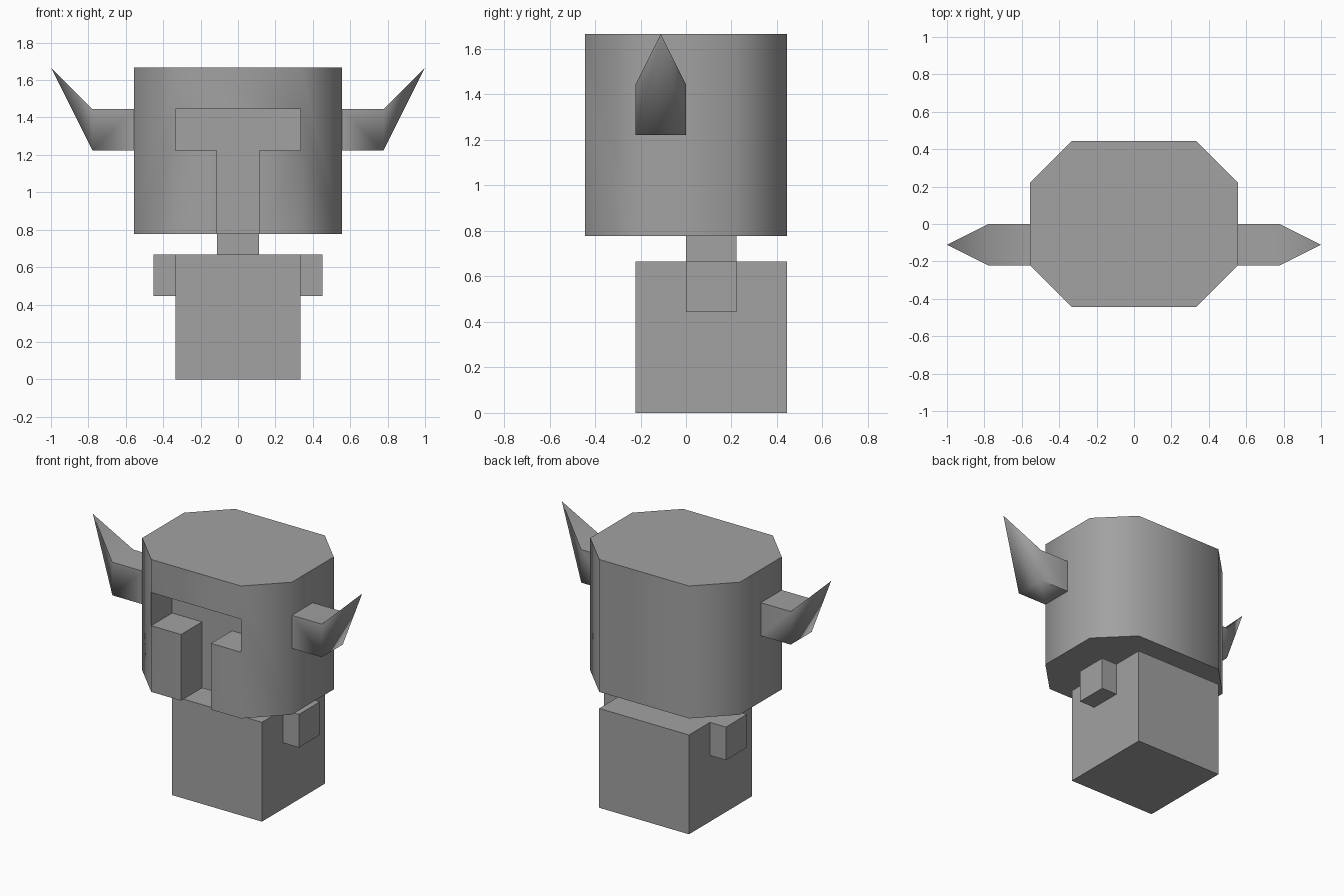
import bpy, bmesh, math
from mathutils import Vector

default = bpy.data.objects.get("Cube")
if default:
    bpy.data.objects.remove(default, do_unlink=True)

U = 1 / 9  # modelling unit: every dimension is a whole number of these

grey = bpy.data.materials.new("plain grey")
grey.use_nodes = True
COLOUR = (0.36, 0.36, 0.36, 1)
grey.diffuse_color = COLOUR
grey.node_tree.nodes["Principled BSDF"].inputs["Base Color"].default_value = COLOUR


def finish(name, bm):
    bmesh.ops.recalc_face_normals(bm, faces=bm.faces)
    mesh = bpy.data.meshes.new(name)
    bm.to_mesh(mesh)
    bm.free()
    mesh.materials.append(grey)
    obj = bpy.data.objects.new(name, mesh)
    bpy.context.scene.collection.objects.link(obj)
    return obj


def smooth(obj, degrees):
    obj.data.shade_smooth()
    obj.data.set_sharp_from_angle(angle=math.radians(degrees))


def prism(name, outline, offset):
    """Extrude a closed outline along an offset."""
    bm = bmesh.new()
    face = bm.faces.new([bm.verts.new(Vector(p) * U) for p in outline])
    new = bmesh.ops.extrude_face_region(bm, geom=[face], use_keep_orig=True)["geom"]
    bmesh.ops.translate(bm, vec=Vector(offset) * U,
                        verts=[v for v in new if isinstance(v, bmesh.types.BMVert)])
    return finish(name, bm)


def box(name, x0, x1, y0, y1, z0, z1):
    base = [(x0, y0, z0), (x1, y0, z0), (x1, y1, z0), (x0, y1, z0)]
    return prism(name, base, (0, 0, z1 - z0))


def horn(name, side):
    """Square stub swept up to a point."""
    bm = bmesh.new()
    ring = [(-2, 11), (0, 11), (0, 13), (-2, 13)]
    root, bend = ([bm.verts.new(Vector((side * x, y, z)) * U) for y, z in ring]
                  for x in (5, 7))
    tip = bm.verts.new(Vector((side * 9, -1, 15)) * U)
    bm.faces.new(root)
    for i in range(4):
        j = (i + 1) % 4
        bm.faces.new((root[i], root[j], bend[j], bend[i]))
        bm.faces.new((bend[i], bend[j], tip))
    smooth(finish(name, bm), 70)


# Body, neck and arms
box("body", -3, 3, -2, 4, 0, 6)
box("neck", -1, 1, 0, 2, 6, 7)
for label, side in (("left", 1), ("right", -1)):
    inner, outer = sorted((side * 3, side * 4.07))
    box(label + "_arm", inner, outer, 0, 2, 4, 6)
    horn(label + "_horn", side)

# Helmet: chamfered block
half = [(3, -4), (5, -2), (5, 2), (3, 4)]
octagon = half + [(-x, -y) for x, y in half]
helmet = prism("helmet", [(x, y, 7) for x, y in octagon], (0, 0, 8))

# T-shaped visor recess, open at the bottom
right = [(1, 6), (1, 11), (3, 11), (3, 13)]
tee = right + [(-x, z) for x, z in reversed(right)]
cutter = prism("visor_cutter", [(x, -5, z) for x, z in tee], (0, 3, 0))
cutter.hide_render = True
cut = helmet.modifiers.new("visor", "BOOLEAN")
cut.operation = "DIFFERENCE"
cut.solver = "EXACT"
cut.object = cutter
depsgraph = bpy.context.evaluated_depsgraph_get()
carved = bpy.data.meshes.new_from_object(helmet.evaluated_get(depsgraph))
helmet.modifiers.clear()
helmet.data = carved
bpy.data.objects.remove(cutter, do_unlink=True)
smooth(helmet, 50)
